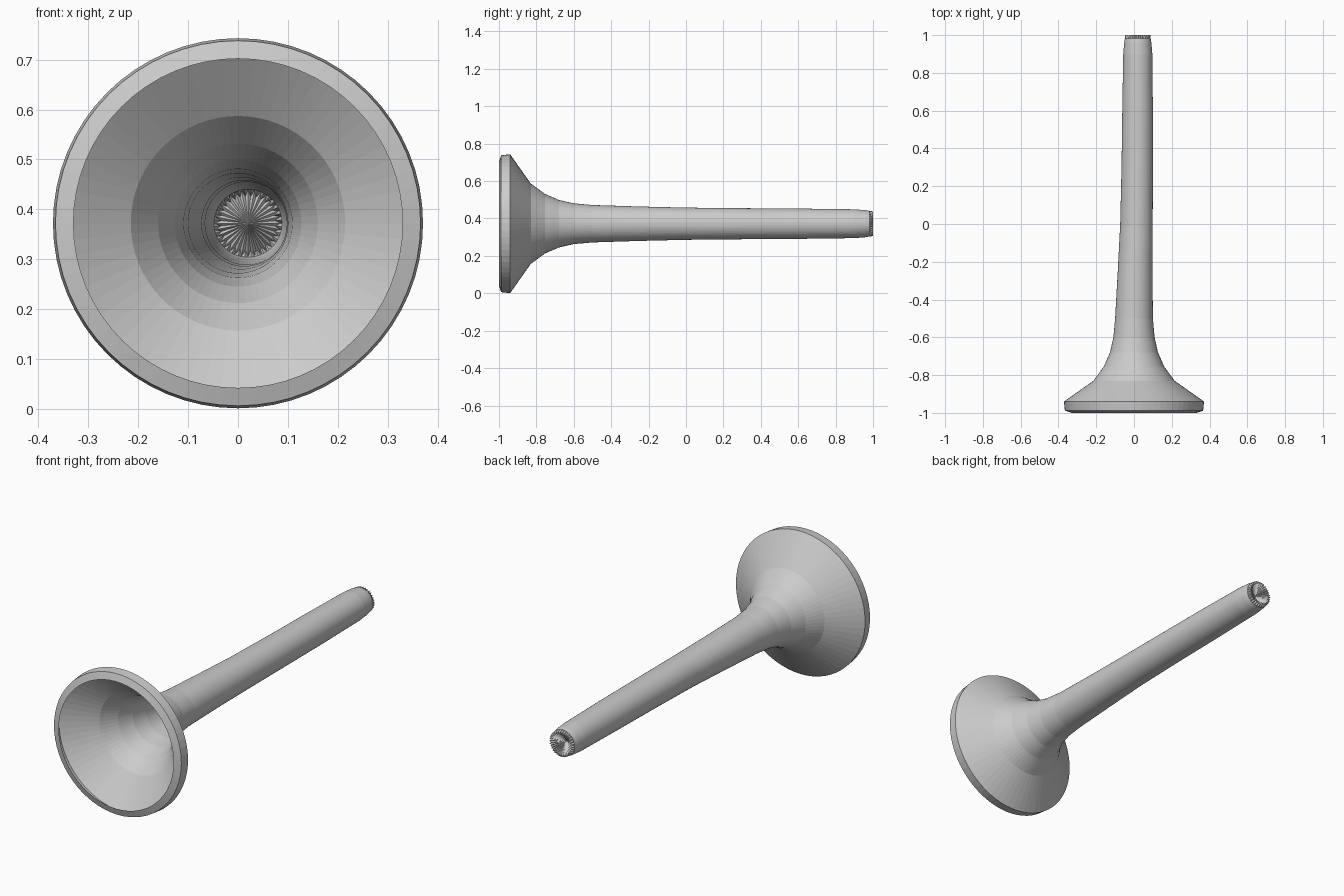
import bpy, bmesh, math

cube = bpy.data.objects.get("Cube")
if cube:
    bpy.data.objects.remove(cube, do_unlink=True)

SIDES = 64
AXIS_Z = 0.372

grey = bpy.data.materials.new("light grey")
grey.use_nodes = True
grey.diffuse_color = (0.6, 0.6, 0.6, 1)
grey.node_tree.nodes["Principled BSDF"].inputs["Base Color"].default_value = (0.6, 0.6, 0.6, 1)


def ring(bm, y, radius, shift=0.0, tooth=0.0):
    """Circle of vertices across the length; every second one may dip inwards."""
    verts = []
    for i in range(SIDES):
        a = 2 * math.pi * i / SIDES
        r = radius - tooth * (i % 2)
        verts.append(bm.verts.new((shift + r * math.cos(a), y, AXIS_Z + r * math.sin(a))))
    return verts


def bridge(bm, a, b):
    for i in range(SIDES):
        j = (i + 1) % SIDES
        bm.faces.new((a[i], a[j], b[j], b[i]))


def tube(name, sections, apex=None):
    bm = bmesh.new()
    rings = [ring(bm, *s) for s in sections]
    for a, b in zip(rings, rings[1:]):
        bridge(bm, a, b)
    if apex:
        tip = bm.verts.new(apex)
        last = rings[-1]
        for i in range(SIDES):
            bm.faces.new((last[i], last[(i + 1) % SIDES], tip))
    bmesh.ops.recalc_face_normals(bm, faces=bm.faces)
    mesh = bpy.data.meshes.new(name)
    bm.to_mesh(mesh)
    bm.free()
    mesh.materials.append(grey)
    obj = bpy.data.objects.new(name, mesh)
    bpy.context.collection.objects.link(obj)
    return obj


# Rim: inner lip edge, front face and outer band
tube("bell_rim", [(-1.0, 0.33), (-0.988, 0.366), (-0.94, 0.371)])

# Thin flared bell narrowing into the neck
tube("bell", [(-0.94, 0.371), (-0.89, 0.3), (-0.83, 0.215), (-0.755, 0.16),
              (-0.68, 0.127), (-0.6, 0.109), (-0.5, 0.1)])

# Long stem leaning gently sideways, toothed end and recessed cone
tube("stem", [(-0.5, 0.1), (-0.25, 0.092, 0.006), (0.0, 0.086, 0.013),
              (0.3, 0.083, 0.017), (0.6, 0.081, 0.019), (0.9, 0.077, 0.02),
              (0.96, 0.072, 0.02), (0.982, 0.068, 0.02), (1.0, 0.066, 0.02, 0.012)],
     apex=(0.02, 0.96, AXIS_Z))
